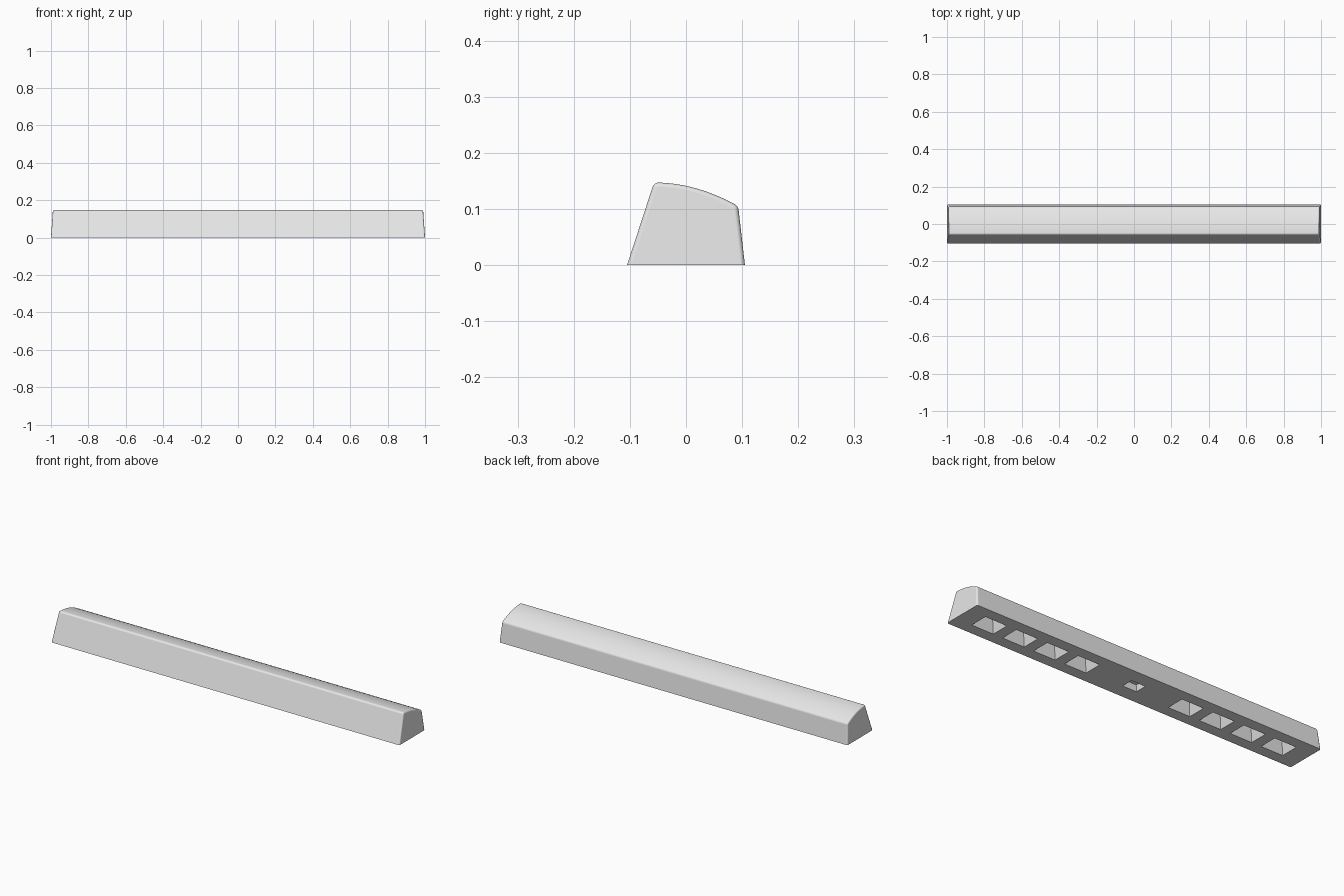
import bpy, bmesh, math
from mathutils import Matrix

default = bpy.data.objects.get("Cube")
if default:
    bpy.data.objects.remove(default, do_unlink=True)

# Single plastic colour
GREY = (0.8, 0.8, 0.8, 1)
plastic = bpy.data.materials.new("light grey plastic")
plastic.use_nodes = True
plastic.diffuse_color = GREY
plastic.node_tree.nodes["Principled BSDF"].inputs["Base Color"].default_value = GREY


def add_object(name, bm):
    bmesh.ops.recalc_face_normals(bm, faces=bm.faces)
    mesh = bpy.data.meshes.new(name)
    bm.to_mesh(mesh)
    bm.free()
    mesh.materials.append(plastic)
    obj = bpy.data.objects.new(name, mesh)
    bpy.context.collection.objects.link(obj)
    return obj


# Bar: side profile with a domed top, stretched between two leaning ends
FRONT, BACK, TOP, DROP, STEPS = -0.057, 0.093, 0.147, 0.042, 14
profile = [(-0.105, 0)]
for i in range(STEPS + 1):
    t = i / STEPS
    profile.append((FRONT + (BACK - FRONT) * t, TOP - DROP * t * t))
profile.append((0.105, 0))

bm = bmesh.new()
ends = [[bm.verts.new((side * (1 - 0.07 * z), y, z)) for y, z in profile]
        for side in (-1, 1)]
for ring in ends:
    bm.faces.new(ring)
for i in range(len(profile)):
    j = (i + 1) % len(profile)
    bm.faces.new((ends[0][i], ends[0][j], ends[1][j], ends[1][i]))
bmesh.ops.recalc_face_normals(bm, faces=bm.faces)

# Round every corner except the flat base rim
corners = [e for e in bm.edges
           if e.calc_face_angle() > 0.4 and max(v.co.z for v in e.verts) > 0.001]
bmesh.ops.bevel(bm, geom=corners, offset=0.008, segments=4, profile=0.5,
                affect='EDGES', clamp_overlap=True)
bar = add_object("key_bar", bm)


# Tapered pockets in the underside
def add_pocket(bm, x, width, length, depth, inset):
    low = -0.02
    made = bmesh.ops.create_cube(bm, size=1)["verts"]
    for v in made:
        upper = v.co.z > 0
        z = depth if upper else low
        shrink = 2 * inset * z / depth
        v.co = (x + v.co.x * (width - shrink), v.co.y * (length - shrink), z)


bm = bmesh.new()
for side in (-1, 1):
    for k in range(4):
        add_pocket(bm, side * (0.302 + 0.18 * k), 0.125, 0.095, 0.07, 0.024)
add_pocket(bm, 0, 0.08, 0.062, 0.03, 0.006)
cutter = add_object("pocket_cutter", bm)
cutter.hide_render = True

cut = bar.modifiers.new("pockets", 'BOOLEAN')
cut.operation = 'DIFFERENCE'
cut.solver = 'EXACT'
cut.object = cutter

bpy.ops.object.select_all(action='DESELECT')
bar.select_set(True)
bpy.context.view_layer.objects.active = bar
bpy.ops.object.modifier_apply(modifier=cut.name)
bpy.data.objects.remove(cutter, do_unlink=True)

# Smooth rounded edges, crisp base and pockets
bpy.ops.object.shade_smooth_by_angle(angle=math.radians(35))
weighted = bar.modifiers.new("flat sides", 'WEIGHTED_NORMAL')
weighted.keep_sharp = True
